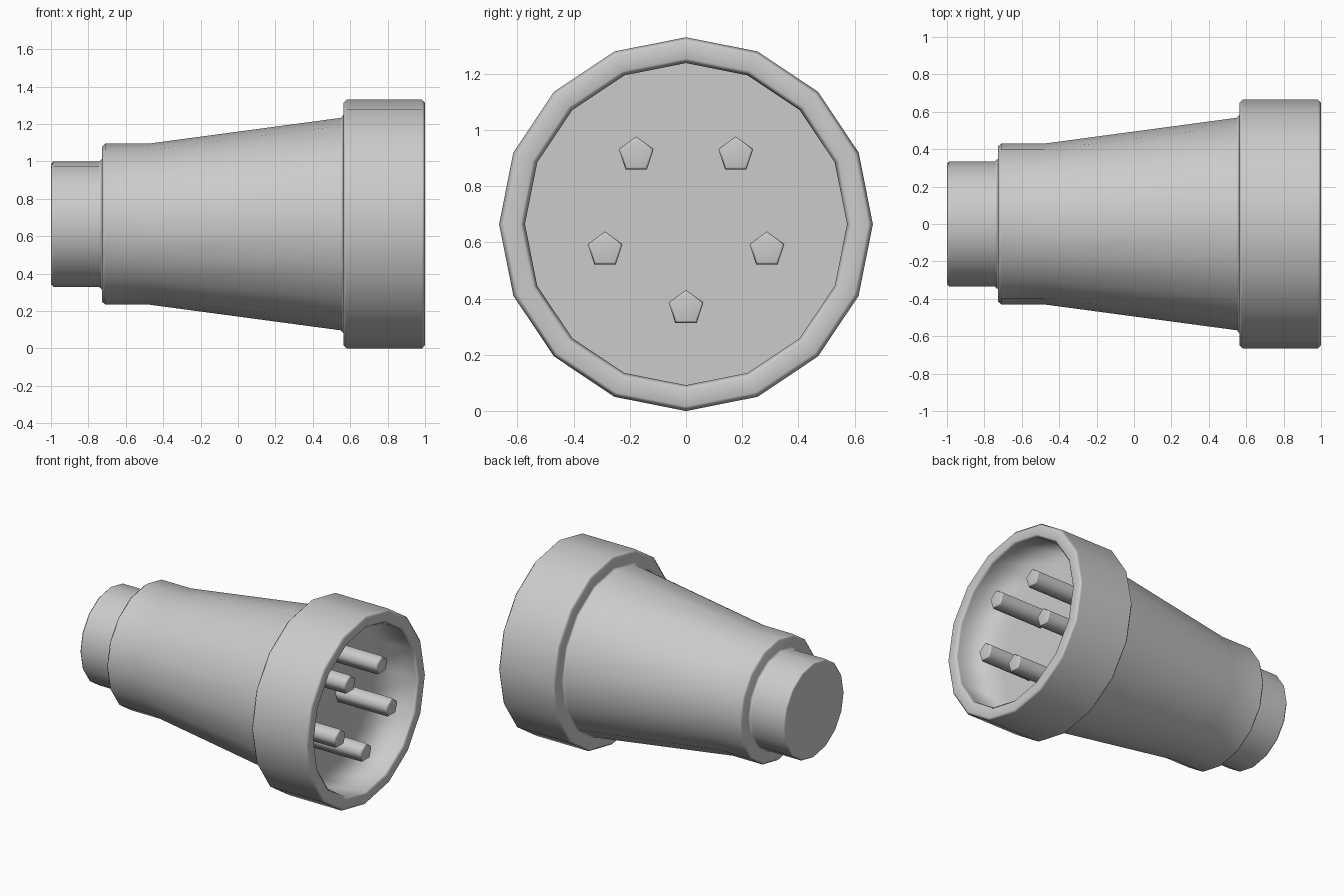
import bpy, bmesh, math

if "Cube" in bpy.data.objects:
    bpy.data.objects.remove(bpy.data.objects["Cube"])

grey = bpy.data.materials.new("plain_grey")
grey.diffuse_color = (0.6, 0.6, 0.6, 1)
grey.use_nodes = True
grey.node_tree.nodes["Principled BSDF"].inputs["Base Color"].default_value = grey.diffuse_color
CZ = 0.665  # height of the main axis


def lathe_x(name, profile, sides, y=0.0, z=CZ):
    """Revolve (x, radius) points around an axis along x, capping both ends."""
    bm = bmesh.new()
    rings = []
    for x, r in profile:
        ring = []
        for i in range(sides):
            a = 2 * math.pi * i / sides
            ring.append(bm.verts.new((x, y + r * math.sin(a), z + r * math.cos(a))))
        rings.append(ring)
    for a, b in zip(rings, rings[1:]):
        for i in range(sides):
            j = (i + 1) % sides
            bm.faces.new((a[i], a[j], b[j], b[i]))
    bm.faces.new(rings[0])
    bm.faces.new(rings[-1])
    bmesh.ops.recalc_face_normals(bm, faces=bm.faces)
    for f in bm.faces:
        f.smooth = True
    me = bpy.data.meshes.new(name)
    bm.to_mesh(me)
    bm.free()
    me.materials.append(grey)
    ob = bpy.data.objects.new(name, me)
    bpy.context.collection.objects.link(ob)
    # keep the large flat faces flat, with soft shading on the chamfers
    wn = ob.modifiers.new("weighted_normals", 'WEIGHTED_NORMAL')
    wn.weight = 100
    return ob


# housing: cable collar, tapered grip, open socket rim and recessed floor
lathe_x("connector_housing", [
    (-1.0, 0.322), (-0.987, 0.335),
    (-0.743, 0.335), (-0.727, 0.35),
    (-0.727, 0.415), (-0.71, 0.43),
    (-0.48, 0.43), (0.55, 0.568), (0.563, 0.583),
    (0.563, 0.648), (0.58, 0.665),
    (0.984, 0.665), (1.0, 0.648),
    (1.0, 0.59), (0.984, 0.573),
    (0.6, 0.573),
], 16)

# five contact pins, pentagonal, mirrored left and right
pins = [(-0.177, 0.912), (0.177, 0.912), (-0.288, 0.574), (0.288, 0.574), (0.0, 0.366)]
for n, (y, z) in enumerate(pins, 1):
    lathe_x(f"contact_pin_{n}", [(0.59, 0.065), (0.988, 0.065), (1.0, 0.055)], 5, y, z)
